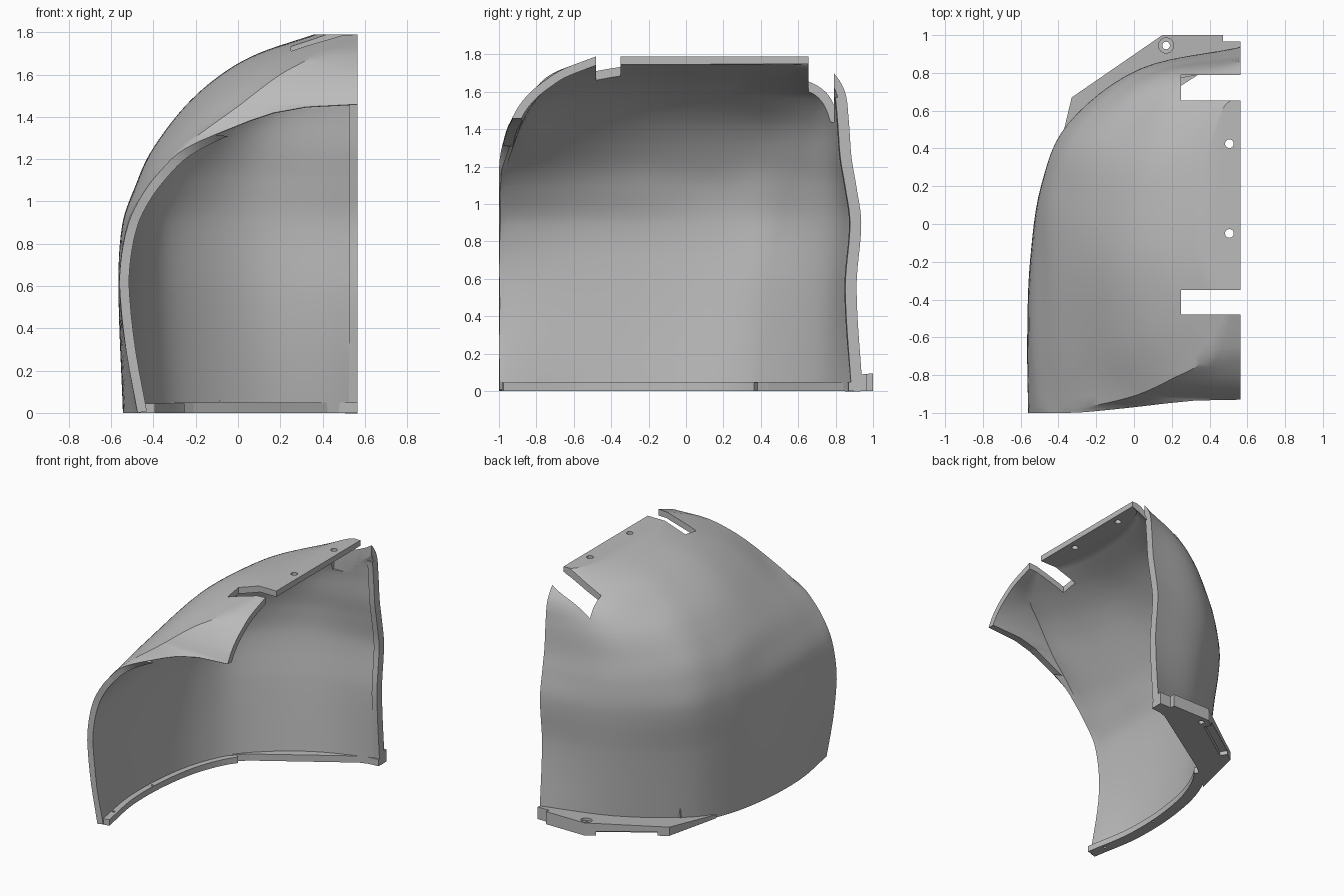
import bpy, bmesh, math
from mathutils import Vector

if "Cube" in bpy.data.objects:
    bpy.data.objects.remove(bpy.data.objects["Cube"], do_unlink=True)

CUT = 0.565      # plane where the half shell is split
WALL = 0.045

grey = bpy.data.materials.new("plain grey")
grey.use_nodes = True
grey.diffuse_color = (0.5, 0.5, 0.5, 1)
grey.node_tree.nodes["Principled BSDF"].inputs["Base Color"].default_value = (0.5, 0.5, 0.5, 1)


def make_object(name, bm):
    mesh = bpy.data.meshes.new(name)
    bm.to_mesh(mesh)
    bm.free()
    obj = bpy.data.objects.new(name, mesh)
    bpy.context.collection.objects.link(obj)
    mesh.materials.append(grey)
    return obj


def activate(obj):
    bpy.ops.object.select_all(action='DESELECT')
    obj.select_set(True)
    bpy.context.view_layer.objects.active = obj


def box(name, low, high, turn=0.0):
    bm = bmesh.new()
    bmesh.ops.create_cube(bm, size=1)
    low, high = Vector(low), Vector(high)
    for v in bm.verts:
        v.co = v.co * (high - low)
    obj = make_object(name, bm)
    obj.location = (low + high) / 2
    obj.rotation_euler.z = turn
    return obj


def cylinder(name, centre, radius, depth, tilt=0.0):
    bm = bmesh.new()
    bmesh.ops.create_cone(bm, cap_ends=True, segments=24, radius1=radius, radius2=radius, depth=depth)
    obj = make_object(name, bm)
    obj.location = centre
    obj.rotation_euler.x = tilt
    return obj


def prism(name, outline, z0, z1):
    bm = bmesh.new()
    face = bm.faces.new([bm.verts.new((x, y, z0)) for x, y in outline])
    top = bmesh.ops.extrude_face_region(bm, geom=[face])["geom"]
    bmesh.ops.translate(bm, vec=(0, 0, z1 - z0), verts=[g for g in top if isinstance(g, bmesh.types.BMVert)])
    bmesh.ops.recalc_face_normals(bm, faces=bm.faces)
    return make_object(name, bm)


def apply_modifier(obj, kind, **settings):
    mod = obj.modifiers.new(kind.lower(), kind)
    for key, value in settings.items():
        setattr(mod, key, value)
    activate(obj)
    bpy.ops.object.modifier_apply(modifier=mod.name)


def cut(obj, cutters):
    for cutter in cutters:
        cutter.hide_render = True
        bpy.context.view_layer.update()
        apply_modifier(obj, 'BOOLEAN', operation='DIFFERENCE', solver='EXACT', object=cutter)
        bpy.data.objects.remove(cutter, do_unlink=True)


def spline(keys, points, t):
    """Smooth curve through points placed at rising keys."""
    n = len(keys)
    i = max(k for k in range(n - 1) if keys[k] <= t or k == 0)

    def slope(k):
        a, b = max(k - 1, 0), min(k + 1, n - 1)
        return (points[b] - points[a]) / (keys[b] - keys[a])
    h = keys[i + 1] - keys[i]
    s = (t - keys[i]) / h
    return (points[i] * (2 * s**3 - 3 * s**2 + 1) + slope(i) * (h * (s**3 - 2 * s**2 + s))
            + points[i + 1] * (3 * s**2 - 2 * s**3) + slope(i + 1) * (h * (s**3 - s**2)))


# Horizontal sections: height, back seam y, then points from brow crease to back
SECTIONS = [
    (0, .945, (-.48, -.97), (-.54, -.6), (-.53, -.2), (-.45, .17), (-.28, .46), (.09, .75)),
    (.55, .912, (-.56, -.97), (-.565, -.6), (-.55, -.2), (-.485, .19), (-.32, .5), (.06, .79)),
    (.9, .937, (-.522, -.97), (-.545, -.6), (-.537, -.2), (-.49, .2), (-.35, .53), (.03, .82)),
    (1.1, .91, (-.41, -.97), (-.458, -.63), (-.475, -.25), (-.455, .17), (-.33, .51), (.03, .81)),
    (1.25, .885, (-.27, -.97), (-.35, -.65), (-.4, -.25), (-.385, .15), (-.29, .48), (.05, .79)),
    (1.45, .87, (0, -.91), (-.14, -.65), (-.24, -.25), (-.24, .12), (-.16, .46), (.12, .77)),
    (1.6, .85, (.2, -.82), (.04, -.56), (-.07, -.23), (-.07, .1), (0, .4), (.21, .72)),
    (1.7, .79, (.38, -.71), (.22, -.48), (.11, -.2), (.1, .08), (.15, .36), (.34, .65)),
    (1.79, .68, (.5, -.47), (.42, -.35), (.37, -.16), (.36, .1), (.39, .37), (.47, .61)),
]
# Front border: cheek edge, brow edge, then the seam over the forehead
FRONT = [(0, -.475, -1), (.3, -.53, -1), (.6, -.56, -1), (.75, -.55, -1), (.9, -.517, -1), (1.02, -.46, -1),
         (1.13, -.38, -1), (1.25, -.25, -.995), (1.36, 0, -.97), (1.42, .17, -.95), (1.447, .32, -.935),
         (1.46, CUT, -.93), (1.53, CUT, -.89), (1.6, CUT, -.83), (1.66, CUT, -.755), (1.72, CUT, -.66),
         (1.79, CUT, -.48)]
HEIGHTS = [s[0] for s in SECTIONS]
BACK = [Vector((CUT, s[1])) for s in SECTIONS]


def front_border(z):
    p = spline([f[0] for f in FRONT], [Vector(f[1:]) for f in FRONT], z)
    return Vector((CUT if z >= 1.46 else min(p.x, CUT), p.y))


def section(z, steps=6):
    guides = [spline(HEIGHTS, [Vector(s[k]) for s in SECTIONS], z) for k in range(2, 8)]
    guides.append(spline(HEIGHTS, BACK, z))
    front = front_border(z)
    row = [front.lerp(guides[0], k / 3) for k in range(3)]
    row += [spline(list(range(7)), guides, k / steps) for k in range(6 * steps + 1)]
    return row


# Shell: loft the sections, mirror for a clean seam, thicken, then split again
levels = sorted({round(z, 4) for z in [a + (b - a) * k / 6 for a, b in zip(HEIGHTS, HEIGHTS[1:])
                                       for k in range(7)] + [f[0] for f in FRONT]})
bm = bmesh.new()
grid = [[bm.verts.new((p.x - CUT, p.y, z)) for p in section(z)] for z in levels]
for low, high in zip(grid, grid[1:]):
    for k in range(len(low) - 1):
        bm.faces.new((low[k], high[k], high[k + 1], low[k + 1]))
bm.faces.new(list(reversed(grid[-1])))
shell = make_object("helmet_shell", bm)
shell.location.x = CUT
apply_modifier(shell, 'MIRROR', merge_threshold=0.0005)
apply_modifier(shell, 'SOLIDIFY', thickness=WALL, offset=-1)

# Trim the inner wall level with the brow edge
brow = [Vector((front_border(z).x, z - .003)) for z in levels if 1.3 < z < 1.461]
trim = prism("brow_trim", brow + [Vector((.7, 1.457)), Vector((.7, 1.3)), Vector((.1, 1.3))], .86, 1.2)
trim.rotation_euler.x = math.pi / 2
cut(shell, [
    box("seam_cutter", (CUT, -2, -1), (3, 2, 3)),
    trim,
    box("front_notch", (.25, -.48, 1.4), (1, -.35, 2)),
    box("rear_notch", (.25, .655, 1.44), (1, .79, 2)),
    cylinder("top_hole_front", (.505, -.05, 1.77), .023, .3),
    cylinder("top_hole_rear", (.505, .425, 1.77), .023, .3),
])

# Bottom lip along the inside of the cheek
base = [p for p in section(0)[1:] if p.y < .46]
inner = []
for k, p in enumerate(base):
    d = (base[min(k + 1, len(base) - 1)] - base[max(k - 1, 0)]).normalized()
    inner.append(p + Vector((d.y, -d.x)) * .085)
outline = [p + (q - p) * .15 for p, q in zip(base, inner)] + inner[::-1]
lip = prism("bottom_lip", outline, 0, WALL)
cut(lip, [cylinder("lip_hole", (x, y, 0), .01, .3) for x, y in ((-.445, -.85), (-.472, -.35))])
post = box("lip_end_post", (-.285, .463, 0), (-.245, .475, .12))

# Inner rear plate
plate = prism("rear_plate", [(-.4, .28), (-.27, .46), (.09, .735), (.3, .85), (CUT, .935),
                             (CUT, .87), (.45, .86), (-.21, .44)], 0, .05)

# Outer rear flange, sloping to the front, with a screw hole and a recess underneath
flange = prism("rear_flange", [(-.43, .25), (-.33, .67), (.15, 1), (.47, 1), (.47, .965), (CUT, .965),
                               (CUT, .92), (.25, .825), (.08, .715), (-.265, .44)], 0, .095)
for v in flange.data.vertices:
    if v.co.z > .05:
        v.co.z -= .09 * (1 - v.co.y)
cut(flange, [
    cylinder("flange_hole", (.17, .945, 0), .02, .5),
    cylinder("flange_sink", (.17, .945, .1), .04, .06),
    box("flange_recess", (-.3, .78, -.1), (.12, .89, .03), math.atan2(.33, .48)),
])

# Rib behind the rear seam
bm = bmesh.new()
rings = []
for k in range(41):
    z = 1.57 * k / 40
    y = spline(HEIGHTS, BACK, z).y
    rings.append([bm.verts.new(c) for c in ((.525, y - .065, z), (CUT, y - .06, z),
                                            (CUT, y - .035, z), (.525, y - .035, z))])
for a, b in zip(rings, rings[1:]):
    for k in range(4):
        n = (k + 1) % 4
        bm.faces.new((a[k], a[n], b[n], b[k]))
bm.faces.new(rings[0][::-1])
bm.faces.new(rings[-1])
rib = make_object("seam_rib", bm)
cut(rib, [cylinder("rib_hole", (.535, .9, .035), .016, .3, math.pi / 2)])

for obj in (shell, lip, flange, rib):
    activate(obj)
    bpy.ops.object.shade_smooth_by_angle(angle=math.radians(30))
